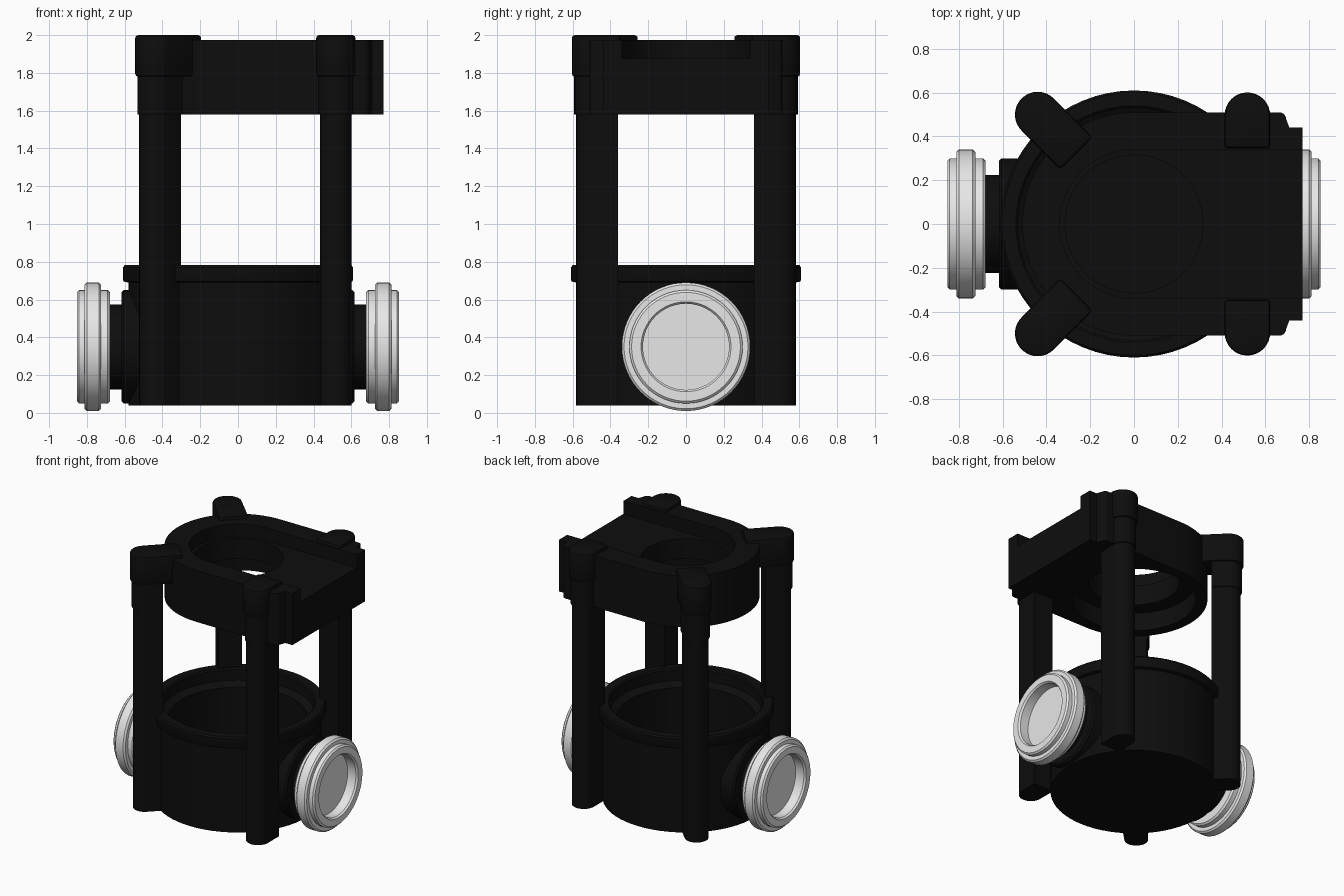
import bpy, bmesh, math
from mathutils import Matrix, Vector

if "Cube" in bpy.data.objects:
    bpy.data.objects.remove(bpy.data.objects["Cube"])


def material(name, value):
    m = bpy.data.materials.new(name)
    m.diffuse_color = (value, value, value, 1)
    m.use_nodes = True
    m.node_tree.nodes["Principled BSDF"].inputs["Base Color"].default_value = m.diffuse_color
    return m


BLACK = material("black plastic", 0.004)
WHITE = material("white plastic", 0.8)


def finish(bm, name, mat, bevel=0):
    bmesh.ops.recalc_face_normals(bm, faces=bm.faces)
    me = bpy.data.meshes.new(name)
    bm.to_mesh(me)
    bm.free()
    ob = bpy.data.objects.new(name, me)
    bpy.context.collection.objects.link(ob)
    me.materials.append(mat)
    bpy.ops.object.select_all(action='DESELECT')
    bpy.context.view_layer.objects.active = ob
    ob.select_set(True)
    if bevel:
        b = ob.modifiers.new("bevel", 'BEVEL')
        b.width, b.segments, b.angle_limit = bevel, 2, math.radians(50)
        bpy.ops.object.modifier_apply(modifier=b.name)
    bpy.ops.object.shade_smooth_by_angle(angle=math.radians(35))
    return ob


def prism(name, outline, z0, z1, mat=BLACK, bevel=0):
    """Vertical extrusion of a flat outline."""
    bm = bmesh.new()
    f = bm.faces.new([bm.verts.new((x, y, z0)) for x, y in outline])
    ext = bmesh.ops.extrude_face_region(bm, geom=[f])
    top = [v for v in ext["geom"] if isinstance(v, bmesh.types.BMVert)]
    bmesh.ops.translate(bm, verts=top, vec=(0, 0, z1 - z0))
    return finish(bm, name, mat, bevel)


def lathe(name, profile, mat, matrix=Matrix(), steps=64):
    """Spin (radius, height) points around z; end points lie on the axis."""
    bm = bmesh.new()
    vs = [bm.verts.new((r, 0, h)) for r, h in profile]
    edges = [bm.edges.new(p) for p in zip(vs, vs[1:])]
    bmesh.ops.spin(bm, geom=vs + edges, cent=(0, 0, 0), axis=(0, 0, 1),
                   angle=math.tau, steps=steps)
    bmesh.ops.remove_doubles(bm, verts=bm.verts, dist=1e-4)
    bmesh.ops.transform(bm, matrix=matrix, verts=bm.verts)
    return finish(bm, name, mat)


def arc(cx, cy, r, a0, a1, n):
    return [(cx + r * math.cos(math.radians(a0 + (a1 - a0) * i / n)),
             cy + r * math.sin(math.radians(a0 + (a1 - a0) * i / n)))
            for i in range(n + 1)]


def lug_outline(cx, cy, r, length, angle):
    """Round outer end facing angle, flat end reaching inward."""
    pts = arc(cx, cy, r, angle - 90, angle + 90, 16)
    a = math.radians(angle)
    back = Vector((-math.cos(a), -math.sin(a))) * length
    return pts + [(pts[-1][0] + back.x, pts[-1][1] + back.y),
                  (pts[0][0] + back.x, pts[0][1] + back.y)]


def cut(ob, cutter):
    bpy.context.view_layer.objects.active = ob
    m = ob.modifiers.new("cut", 'BOOLEAN')
    m.operation, m.object, m.solver = 'DIFFERENCE', cutter, 'EXACT'
    bpy.ops.object.modifier_apply(modifier=m.name)
    bpy.data.objects.remove(cutter)


# Open cup with a thicker rim
lathe("cup", [(0, 0.04), (0.58, 0.04), (0.58, 0.69), (0.605, 0.695),
              (0.61, 0.705), (0.61, 0.77), (0.6, 0.782), (0.54, 0.782),
              (0.53, 0.772), (0.53, 0.69), (0.48, 0.66), (0.48, 0.12),
              (0, 0.12)], BLACK)

# Top plate: round at the left, straight to a stepped right end
half = [(0.77, 0.44), (0.71, 0.44)] + arc(0.665, 0.48, 0.03, 0, 90, 4) \
    + [(0.6, 0.51)]
outline = half + arc(0, 0, 0.51, 90, 270, 40) + [(x, -y) for x, y in reversed(half)]
plate = prism("top_plate", outline, 1.58, 1.975)
slot = arc(0, 0, 0.34, 90, 270, 32) + [(1, -0.34), (1, 0.34)]
cut(plate, prism("slot_cutter", slot, 1.875, 2.2))
cut(plate, prism("hole_cutter", arc(0, 0, 0.315, 0, 354.375, 63), 1.4, 2.2))
cut(plate, prism("underside_cutter", arc(0, 0, 0.43, 0, 354.375, 63), 1.4, 1.72))
bpy.context.view_layer.objects.active = plate
plate.select_set(True)
bpy.ops.object.shade_smooth_by_angle(angle=math.radians(35))

# Four posts with two-stage lugs at the top
for side, s in (("back", 1), ("front", -1)):
    for end, cx, cy, ang, leg_len, lug_len in (
            ("left", -0.44, 0.5, 135, 0.113, 0.25),
            ("right", 0.518, 0.497, 90, 0.137, 0.15)):
        a = ang * s
        prism(f"{side}_{end}_post",
              lug_outline(cx, s * cy, 0.083, leg_len, a), 0.04, 1.6)
        prism(f"{side}_{end}_lower_lug",
              lug_outline(cx, s * cy, 0.092, leg_len, a), 1.58, 1.79)
        prism(f"{side}_{end}_upper_lug",
              lug_outline(cx, s * cy, 0.104, lug_len, a), 1.78, 2.0, bevel=0.015)

# Side sockets, hubs and dished wheels
WHEEL = [(0, 0.77), (0.228, 0.77), (0.228, 0.84), (0.238, 0.853),
         (0.288, 0.853), (0.3, 0.842), (0.3, 0.812), (0.328, 0.812),
         (0.34, 0.8), (0.34, 0.737), (0.328, 0.725), (0.3, 0.725),
         (0.3, 0.69), (0.288, 0.678), (0, 0.678)]
for side, s in (("right", 1), ("left", -1)):
    m = Matrix.Translation((0, 0, 0.35)) @ Matrix.Rotation(s * math.pi / 2, 4, 'Y')
    lathe(f"{side}_socket", [(0, 0.5), (0.3, 0.5), (0.3, 0.605),
                             (0.288, 0.617), (0, 0.617)], BLACK, m)
    lathe(f"{side}_hub", [(0, 0.6), (0.225, 0.6), (0.225, 0.69), (0, 0.69)],
          BLACK, m)
    lathe(f"{side}_wheel", WHEEL, WHITE, m)
